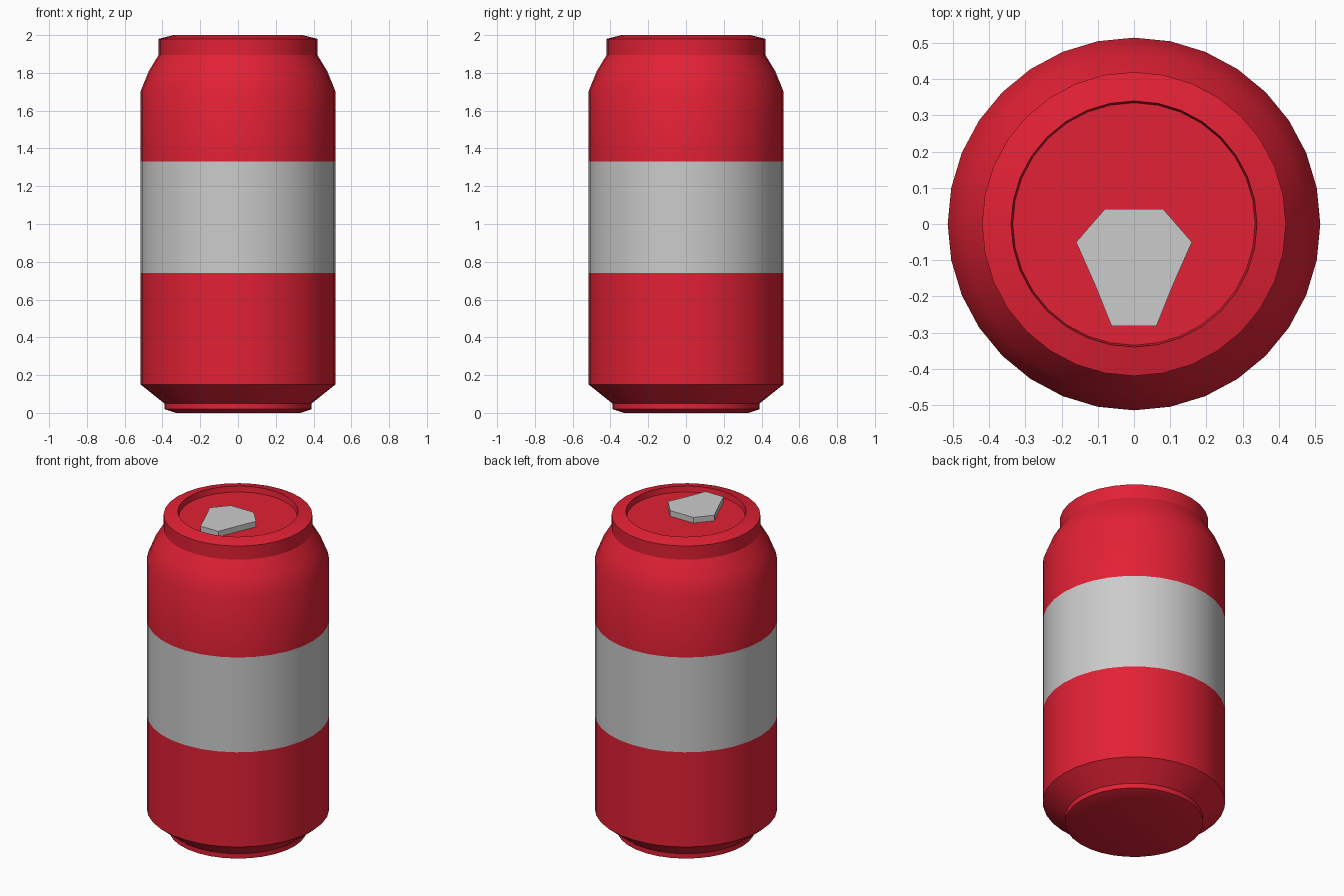
import bpy, bmesh
from math import cos, sin, pi, radians

if "Cube" in bpy.data.objects:
    bpy.data.objects.remove(bpy.data.objects["Cube"])

SIDES = 32


def material(name, rgb):
    m = bpy.data.materials.new(name)
    m.diffuse_color = (*rgb, 1)
    m.use_nodes = True
    m.node_tree.nodes["Principled BSDF"].inputs["Base Color"].default_value = m.diffuse_color
    return m


def make_object(name, bm, mats):
    bmesh.ops.recalc_face_normals(bm, faces=bm.faces)
    mesh = bpy.data.meshes.new(name)
    bm.to_mesh(mesh)
    bm.free()
    for m in mats:
        mesh.materials.append(m)
    ob = bpy.data.objects.new(name, mesh)
    bpy.context.collection.objects.link(ob)
    return ob


red = material("red_paint", (0.76, 0.015, 0.035))
silver = material("silver", (0.78, 0.76, 0.76))

# Can body: (radius, height) profile spun around z, from base to recessed lid
profile = [(0.33, 0.0), (0.39, 0.02), (0.39, 0.05), (0.515, 0.15),
           (0.515, 0.74), (0.515, 1.33), (0.515, 1.705), (0.472, 1.81),
           (0.42, 1.895), (0.42, 1.98), (0.34, 2.0), (0.335, 1.965)]
BAND = 4  # profile segment painted as the label band

bm = bmesh.new()
rings = [[bm.verts.new((r * cos(2 * pi * i / SIDES), r * sin(2 * pi * i / SIDES), z))
          for i in range(SIDES)] for r, z in profile]
for k, (a, b) in enumerate(zip(rings, rings[1:])):
    for i in range(SIDES):
        j = (i + 1) % SIDES
        f = bm.faces.new((a[i], a[j], b[j], b[i]))
        f.material_index = 1 if k == BAND else 0
bm.faces.new(rings[0][::-1])
bm.faces.new(rings[-1])
can = make_object("can_body", bm, [red, silver])
bpy.context.view_layer.objects.active = can
can.select_set(True)
bpy.ops.object.shade_smooth_by_angle(angle=radians(30))

# Pull tab: mirrored outline extruded up from the lid
half = [(0.08, 0.042), (0.16, -0.05), (0.107, -0.17), (0.062, -0.282)]
outline = half + [(-x, y) for x, y in reversed(half)]
bm = bmesh.new()
base = bm.faces.new([bm.verts.new((x, y, 1.965)) for x, y in outline])
ext = bmesh.ops.extrude_face_region(bm, geom=[base], use_keep_orig=True)
top = [v for v in ext["geom"] if isinstance(v, bmesh.types.BMVert)]
bmesh.ops.translate(bm, verts=top, vec=(0, 0, 0.035))
make_object("pull_tab", bm, [silver])
